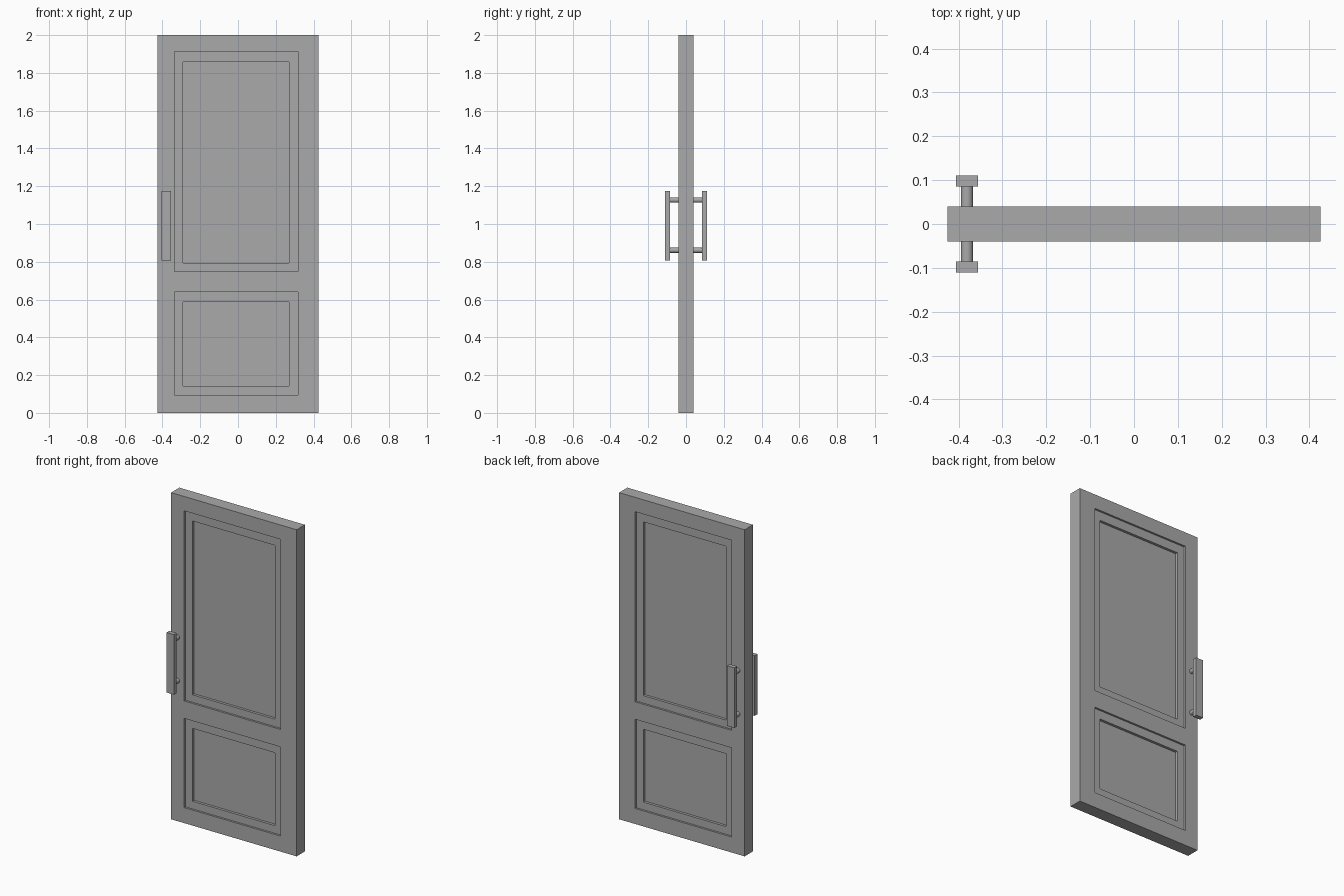
import bpy
from mathutils import Vector

cube = bpy.data.objects.get("Cube")
if cube:
    bpy.data.objects.remove(cube, do_unlink=True)

# Single painted finish
grey = bpy.data.materials.new("grey paint")
grey.use_nodes = True
grey.diffuse_color = (0.4, 0.4, 0.4, 1)
grey.node_tree.nodes["Principled BSDF"].inputs["Base Color"].default_value = (0.4, 0.4, 0.4, 1)


def box(name, low, high):
    low, high = Vector(low), Vector(high)
    bpy.ops.mesh.primitive_cube_add(size=1, location=(low + high) / 2)
    ob = bpy.context.object
    ob.name = name
    ob.scale = high - low
    bpy.ops.object.transform_apply(location=False, rotation=False, scale=True)
    ob.data.materials.append(grey)
    return ob


def carve(target, x, z, side, depth):
    """Sink a rectangular recess into the front (-1) or back (1) face."""
    floor, outside = side * (HALF - depth), side * (HALF + 0.05)
    cutter = box("recess_cutter",
                 (x[0], min(floor, outside), z[0]),
                 (x[1], max(floor, outside), z[1]))
    cutter.hide_render = True
    mod = target.modifiers.new("recess", "BOOLEAN")
    mod.operation = "DIFFERENCE"
    mod.solver = "EXACT"
    mod.object = cutter
    bpy.context.view_layer.objects.active = target
    bpy.ops.object.modifier_apply(modifier=mod.name)
    bpy.data.objects.remove(cutter, do_unlink=True)


# Door leaf
HALF = 0.04
leaf = box("door_leaf", (-0.425, -HALF, 0), (0.425, HALF, 2))

# Stepped recessed panels: outer moulding, then the deeper inner field
outer_x, inner_x = (-0.337, 0.317), (-0.29, 0.27)
panels = [((0.748, 1.912), (0.794, 1.858)),
          ((0.095, 0.641), (0.142, 0.588))]
for side in (-1, 1):
    for outer_z, inner_z in panels:
        carve(leaf, outer_x, outer_z, side, 0.012)
        carve(leaf, inner_x, inner_z, side, 0.028)

# Pull handles on both faces
for side, label in ((-1, "front"), (1, "back")):
    near, far = sorted((side * 0.085, side * 0.111))
    box(label + "_handle_bar", (-0.406, near, 0.808), (-0.356, far, 1.176))
    for z, place in ((0.861, "lower"), (1.127, "upper")):
        bpy.ops.mesh.primitive_cylinder_add(
            vertices=24, radius=0.014, depth=0.05,
            location=(-0.381, side * 0.062, z), rotation=(1.5708, 0, 0))
        post = bpy.context.object
        post.name = label + "_handle_" + place + "_post"
        post.data.materials.append(grey)
        bpy.ops.object.shade_smooth_by_angle()
